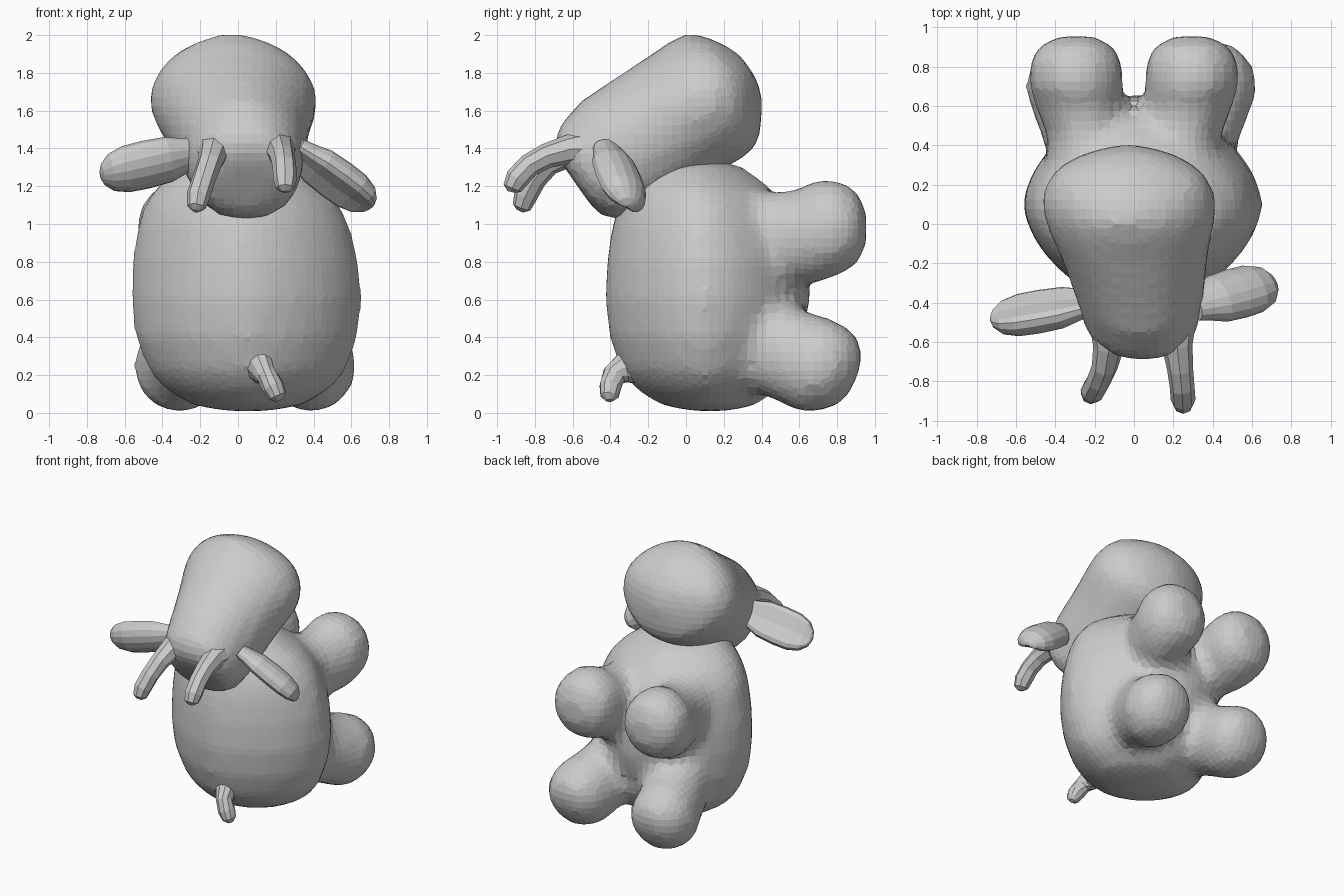
import bpy, bmesh, math
from mathutils import Vector

if "Cube" in bpy.data.objects:
    bpy.data.objects.remove(bpy.data.objects["Cube"])

X, Y, Z = Vector((1, 0, 0)), Vector((0, 1, 0)), Vector((0, 0, 1))


def power(c, e):
    return math.copysign(abs(c) ** e, c)


def loft(bm, stations, hint=X, axis=None, sides=24, groove=0.0, pinch=(1.0, 1.0)):
    """Closed skin through (x, y, z, radius_along_hint, other_radius) stations."""
    pts = [Vector(s[:3]) for s in stations]
    rings = []
    for i, s in enumerate(stations):
        t = axis or (pts[min(i + 1, len(pts) - 1)] - pts[max(i - 1, 0)])
        v = t.cross(hint).normalized()
        u = v.cross(t).normalized()
        e = pinch[0] + (pinch[1] - pinch[0]) * i / (len(pts) - 1)
        ring = []
        for k in range(sides):
            a = 2 * math.pi * k / sides
            across, depth = power(math.cos(a), e), power(math.sin(a), e)
            if groove and depth > 0:      # hollow one face
                depth *= 1 - groove * depth ** 2
            ring.append(bm.verts.new(pts[i] + u * s[3] * across + v * s[4] * depth))
        rings.append(ring)
    for a, b in zip(rings, rings[1:]):
        for k in range(sides):
            n = (k + 1) % sides
            bm.faces.new((a[k], a[n], b[n], b[k]))
    bm.faces.new(rings[0][::-1])
    bm.faces.new(rings[-1])


def ball(bm, centre, radii):
    res = bmesh.ops.create_uvsphere(bm, u_segments=24, v_segments=14, radius=1)
    for v in res["verts"]:
        v.co = Vector(centre) + Vector([c * r for c, r in zip(v.co, radii)])


def finish(name, bm, voxel=0, smooth=0):
    bmesh.ops.recalc_face_normals(bm, faces=bm.faces)
    me = bpy.data.meshes.new(name)
    bm.to_mesh(me)
    bm.free()
    ob = bpy.data.objects.new(name, me)
    bpy.context.collection.objects.link(ob)
    if voxel:
        m = ob.modifiers.new("fuse", 'REMESH')
        m.mode, m.voxel_size = 'VOXEL', voxel
        m = ob.modifiers.new("soften", 'SMOOTH')
        m.factor, m.iterations = 0.5, smooth
    return ob


# Stuffed body with four stubby legs pointing to the back, fused together
bm = bmesh.new()
loft(bm, [(.05, .13, .01, .12, .10), (.05, .12, .04, .29, .25), (.05, .11, .12, .43, .37),
          (.05, .10, .22, .52, .445), (.045, .10, .40, .59, .505), (.045, .10, .60, .61, .53),
          (.04, .10, .80, .60, .52), (.03, .09, .98, .565, .485), (.02, .08, 1.1, .52, .44),
          (.01, .06, 1.2, .44, .38), (.0, .03, 1.3, .30, .27), (.0, .02, 1.35, .15, .12)],
     axis=Z, sides=32, pinch=(1.18, 1.18))
ball(bm, (.03, .38, .66), (.38, .28, .42))
for s in (-1, 1):                         # upper legs
    x = s * .295
    loft(bm, [(s * .22, .25, .92, .22, .29), (s * .24, .45, .92, .205, .25),
              (s * .275, .58, .93, .22, .25), (x, .70, .965, .24, .275), (x, .82, .98, .24, .25),
              (x, .91, .98, .19, .19), (x, .955, .98, .09, .09)], axis=Y)
for x, nx, sx in ((-.31, -.25, -.2), (.385, .32, .26)):  # lower legs
    loft(bm, [(sx, .20, .46, .2, .27), (nx, .42, .36, .21, .25), ((x + nx) / 2, .56, .30, .23, .25),
              (x, .68, .252, .245, .262), (x, .79, .225, .225, .235), (x, .87, .205, .16, .17),
              (x, .905, .195, .08, .09)], axis=Vector((0, .94, -.34)))
finish("body_and_legs", bm, .05, 4)

# Head: blunt crown towards the front, broad muzzle tilted up to the back
bm = bmesh.new()
d, n, c = Vector((0, .82, .57)), Vector((0, -.57, .82)), Vector((0, .08, 1.65))
head = [(-.795, .02, .045, .12, .14), (-.775, .02, .045, .22, .23), (-.70, .02, .04, .29, .30),
        (-.52, .015, .03, .325, .35), (-.25, .005, .0, .38, .355), (-.08, -.005, -.02, .43, .36),
        (.03, -.01, -.025, .447, .365), (.13, -.005, -.03, .42, .35), (.21, .01, -.03, .36, .27),
        (.27, .0, -.03, .25, .18), (.31, .0, -.03, .12, .09)]
loft(bm, [(*(c + d * t + n * o + X * cx), rx, rn) for t, o, cx, rx, rn in head],
     axis=d, sides=28, pinch=(.86, 1.2))
finish("head", bm, .05, 3)

# Ears: flat drooping leaves with a hollow face
leaf = [(-.08, .6), (.08, .75), (.25, .95), (.5, 1.0), (.72, .97), (.88, .78), (.97, .45), (1.0, .15)]
for name, root, tip, hint in (
        ("left_ear", (-.25, -.40, 1.37), (-.73, -.48, 1.26), Vector((0, -.55, .8))),
        ("right_ear", (.33, -.41, 1.37), (.71, -.30, 1.09), Vector((.4, -.75, .45)))):
    bm = bmesh.new()
    a, b = Vector(root), Vector(tip)
    loft(bm, [(*a.lerp(b, t), .14 * s, .105 * s) for t, s in leaf], hint=hint, sides=16, groove=.6)
    finish(name, bm)

# Horns: slim tubes that curve forward and down
for name, path in (
        ("left_horn", [(-.12, -.50, 1.40), (-.13, -.63, 1.375), (-.15, -.73, 1.32), (-.18, -.80, 1.24),
                       (-.21, -.85, 1.15), (-.22, -.87, 1.09), (-.222, -.88, 1.07)]),
        ("right_horn", [(.21, -.48, 1.40), (.22, -.62, 1.395), (.235, -.74, 1.36), (.245, -.83, 1.31),
                        (.25, -.895, 1.24), (.25, -.92, 1.19), (.25, -.925, 1.17)])):
    bm = bmesh.new()
    radii = (.11, .078, .066, .063, .063, .05, .02)
    loft(bm, [(*p, r, r) for p, r in zip(path, radii)], sides=8)
    finish(name, bm)

# Tail: small drooping stub low on the front
bm = bmesh.new()
loft(bm, [(.12, -.24, .24, .09, .09), (.12, -.33, .24, .07, .085), (.15, -.38, .20, .055, .065),
          (.185, -.40, .14, .06, .06), (.21, -.405, .09, .048, .05), (.22, -.405, .065, .02, .02)],
     sides=10)
finish("tail", bm)
